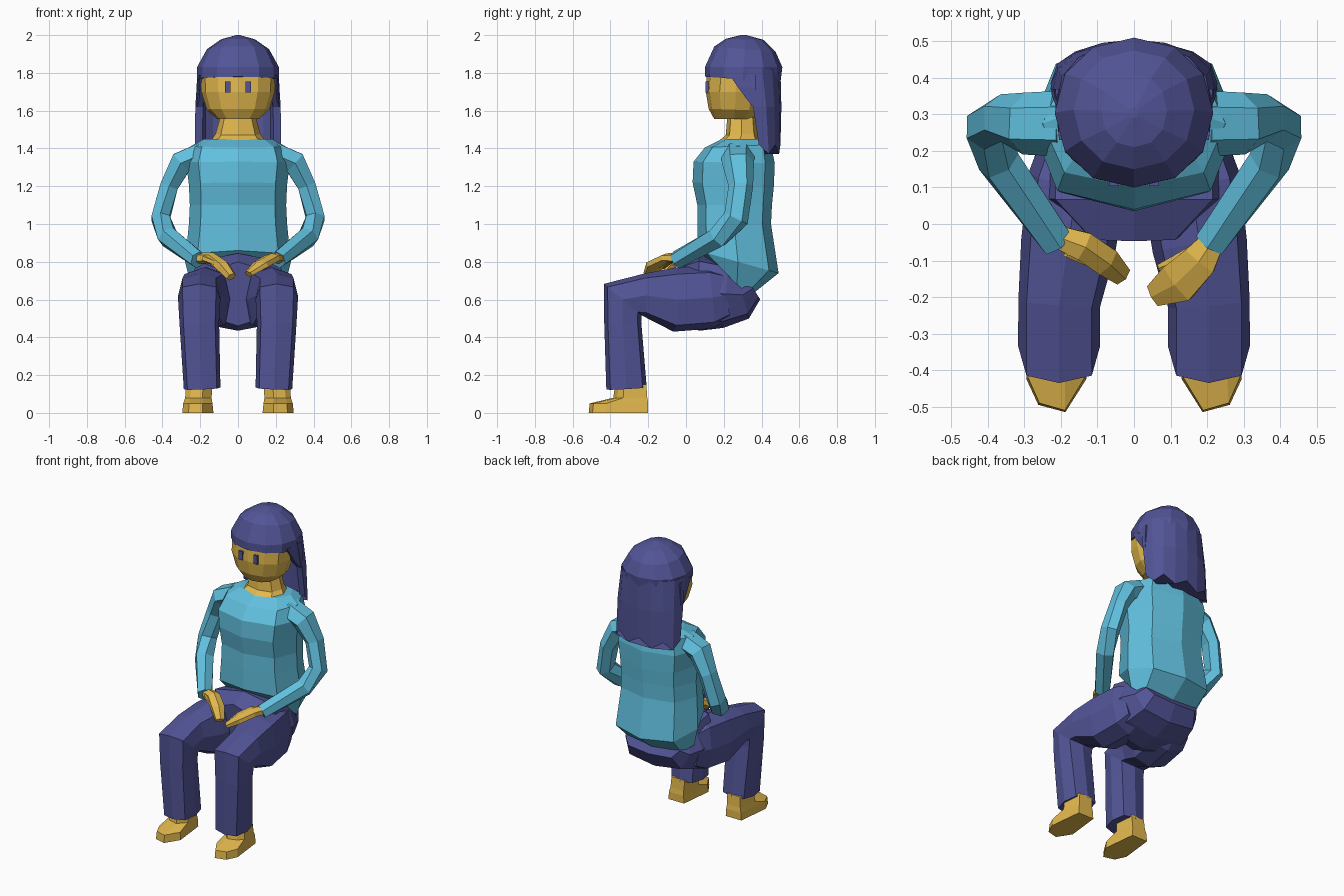
import bpy, bmesh, math
from mathutils import Vector as V

if "Cube" in bpy.data.objects:
    bpy.data.objects.remove(bpy.data.objects["Cube"])


def material(name, col):
    m = bpy.data.materials.new(name)
    m.diffuse_color = (*col, 1)
    m.use_nodes = True
    m.node_tree.nodes["Principled BSDF"].inputs["Base Color"].default_value = m.diffuse_color
    return m


INDIGO = material("indigo", (.085, .09, .31))
TEAL = material("teal", (.12, .53, .74))
GOLD = material("gold", (.76, .48, .075))


def skin(name, rings, mat, mirror=False):
    """Closed flat-shaded surface through rings of equal point count."""
    bm = bmesh.new()
    loops = [[bm.verts.new(p) for p in r] for r in rings]
    n = len(loops[0])
    for a, b in zip(loops, loops[1:]):
        for i in range(n):
            j = (i + 1) % n
            bm.faces.new((a[i], a[j], b[j], b[i]))
    bm.faces.new(loops[0])
    bm.faces.new(loops[-1])
    bmesh.ops.recalc_face_normals(bm, faces=bm.faces)
    me = bpy.data.meshes.new(name)
    bm.to_mesh(me)
    bm.free()
    me.materials.append(mat)
    ob = bpy.data.objects.new(name, me)
    bpy.context.collection.objects.link(ob)
    if mirror:
        ob.modifiers.new("Mirror", 'MIRROR').use_mirror_merge = False
    return ob


def section(c, u, v, n, e):
    """Squarish oval around c with half axes u and v."""
    f = lambda t: math.copysign(abs(t) ** e, t) if abs(t) > 1e-6 else 0
    return [c + u * f(math.cos(2 * math.pi * i / n)) + v * f(math.sin(2 * math.pi * i / n))
            for i in range(n)]


def tube(name, path, mat, ref, n=8, e=.75, mirror=False):
    """Path rows: x, y, z, half size along ref, half size across."""
    pts = [V(p[:3]) for p in path]
    rings = []
    for i, p in enumerate(path):
        t = V()
        if i > 0:
            t += (pts[i] - pts[i - 1]).normalized()
        if i < len(pts) - 1:
            t += (pts[i + 1] - pts[i]).normalized()
        t.normalize()
        u = (V(ref) - t * t.dot(V(ref))).normalized()
        rings.append(section(pts[i], u * p[3], t.cross(u) * p[4], n, e))
    return skin(name, rings, mat, mirror)


def stack(name, rows, mat, n=8, e=.75):
    """Rows: front y, front z, back y, back z, half width."""
    rings = []
    for yf, zf, yb, zb, w in rows:
        f, b = V((0, yf, zf)), V((0, yb, zb))
        rings.append(section((f + b) / 2, V((w, 0, 0)), (b - f) / 2, n, e))
    return skin(name, rings, mat)


X, Y, Z = (1, 0, 0), (0, 1, 0), (0, 0, 1)

# Sweater body, hem curling under at the back
stack("sweater", [
    (.19, 1.45, .41, 1.45, .18), (.10, 1.405, .45, 1.42, .25), (.04, 1.33, .47, 1.32, .275),
    (.035, 1.22, .465, 1.2, .26), (.06, 1.10, .455, 1.1, .255), (.06, 1.0, .45, 1.0, .26),
    (.06, .86, .49, .74, .28), (.20, .74, .34, .62, .25)], TEAL, e=.78)

# Sleeves from shoulder over elbow to wrist
tube("sleeve", [
    (.19, .275, 1.37, .09, .07), (.30, .275, 1.325, .085, .07), (.365, .29, 1.2, .065, .055),
    (.41, .265, 1.03, .068, .055), (.37, .17, .93, .062, .058), (.21, -.05, .81, .05, .048)],
    TEAL, Y, n=6, e=1, mirror=True)

# Hands resting on the thighs, each with a thumb
tube("right_hand", [(.22, -.04, .82, .03, .035), (.18, -.10, .82, .025, .055),
                    (.12, -.16, .785, .025, .065), (.055, -.195, .735, .018, .035)], GOLD, Z, n=6, e=.9)
tube("left_hand", [(-.21, -.035, .82, .03, .035), (-.14, -.06, .82, .03, .045),
                   (-.08, -.10, .775, .035, .045), (-.035, -.14, .72, .025, .03)], GOLD, Z, n=6, e=.9)
tube("thumb", [(.18, -.07, .82, .02, .025), (.12, -.10, .795, .018, .02),
               (.07, -.12, .77, .01, .012)], GOLD, Z, n=6, e=1, mirror=True)

# Trousers: seat and bent legs
tube("trouser_seat", [(0, .355, .66, .20, .07), (0, .30, .625, .24, .13), (0, .21, .63, .27, .18),
                      (0, .07, .64, .27, .205), (0, -.03, .63, .14, .17)], INDIGO, X, e=.65)
tube("trouser_leg", [
    (.14, .20, .62, .12, .13), (.155, .12, .61, .135, .165), (.18, -.06, .60, .13, .17),
    (.205, -.22, .622, .112, .115), (.205, -.335, .60, .112, .13), (.205, -.335, .48, .105, .098),
    (.19, -.315, .13, .097, .107)], INDIGO, X, e=.65, mirror=True)


# Feet: sole outline pulled back to the ankle
def foot_ring(z, toe, heel, x0, x1):
    m = toe + (heel - toe) * .29
    w = x1 - x0
    return [(x0, m, z), (x0 + w * .35, toe, z), (x0 + w * .8, toe + .02, z),
            (x1, m, z), (x1 - w * .15, heel, z), (x0 + w * .15, heel, z)]


skin("foot", [foot_ring(0, -.515, -.20, .13, .295), foot_ring(.05, -.51, -.20, .135, .29),
              foot_ring(.08, -.385, -.205, .14, .28), foot_ring(.15, -.375, -.21, .135, .275)],
     GOLD, mirror=True)

# Neck and head
stack("neck", [(.16, 1.43, .40, 1.43, .15), (.21, 1.47, .38, 1.48, .12),
               (.22, 1.58, .37, 1.58, .09)], GOLD, e=.8)
stack("head", [(.15, 1.555, .36, 1.555, .11), (.12, 1.61, .40, 1.60, .165),
               (.105, 1.70, .42, 1.70, .195), (.11, 1.80, .44, 1.80, .20)], GOLD, n=12, e=.9)
for s in (-1, 1):
    skin("eye", [[(s * .055 + dx, y, 1.725 + dz) for dx, dz in
                  ((-.014, -.028), (.014, -.028), (.014, .03), (-.014, .03))]
                 for y in (.104, .16)], INDIGO)

# Hair cap
stack("hair_cap", [(.10, 1.78, .50, 1.75, .216), (.10, 1.83, .51, 1.83, .217),
                   (.15, 1.94, .475, 1.91, .165), (.21, 1.98, .41, 1.975, .09),
                   (.29, 2.0, .32, 2.0, .01)], INDIGO, n=12, e=.95)


# Long back hair: curved curtain with a ragged hem
def curtain(z, y0, depth, w, rag):
    out, inn = [], []
    for i in range(9):
        a = math.pi * i / 8
        cx, sy = math.cos(a), math.sin(a) ** .8 if 0 < i < 8 else 0
        zz = z - rag * (i % 2)
        out.append((w * cx, y0 + depth * sy, zz))
        inn.append(((w - .04) * cx, y0 + (depth - .05) * sy, zz))
    return out + inn[::-1]


skin("back_hair", [curtain(1.82, .32, .18, .213, 0), curtain(1.62, .355, .15, .226, 0),
                   curtain(1.42, .385, .115, .228, .05)], INDIGO)

# Temple locks hanging from the cap
skin("temple_lock", [[(.16, .23, 1.79), (.205, .23, 1.79), (.215, .37, 1.79), (.18, .37, 1.79)],
                     [(.17, .27, 1.73), (.206, .27, 1.73), (.22, .37, 1.72), (.18, .37, 1.72)],
                     [(.175, .315, 1.67), (.203, .315, 1.67), (.222, .37, 1.60), (.19, .37, 1.60)]],
     INDIGO, mirror=True)
